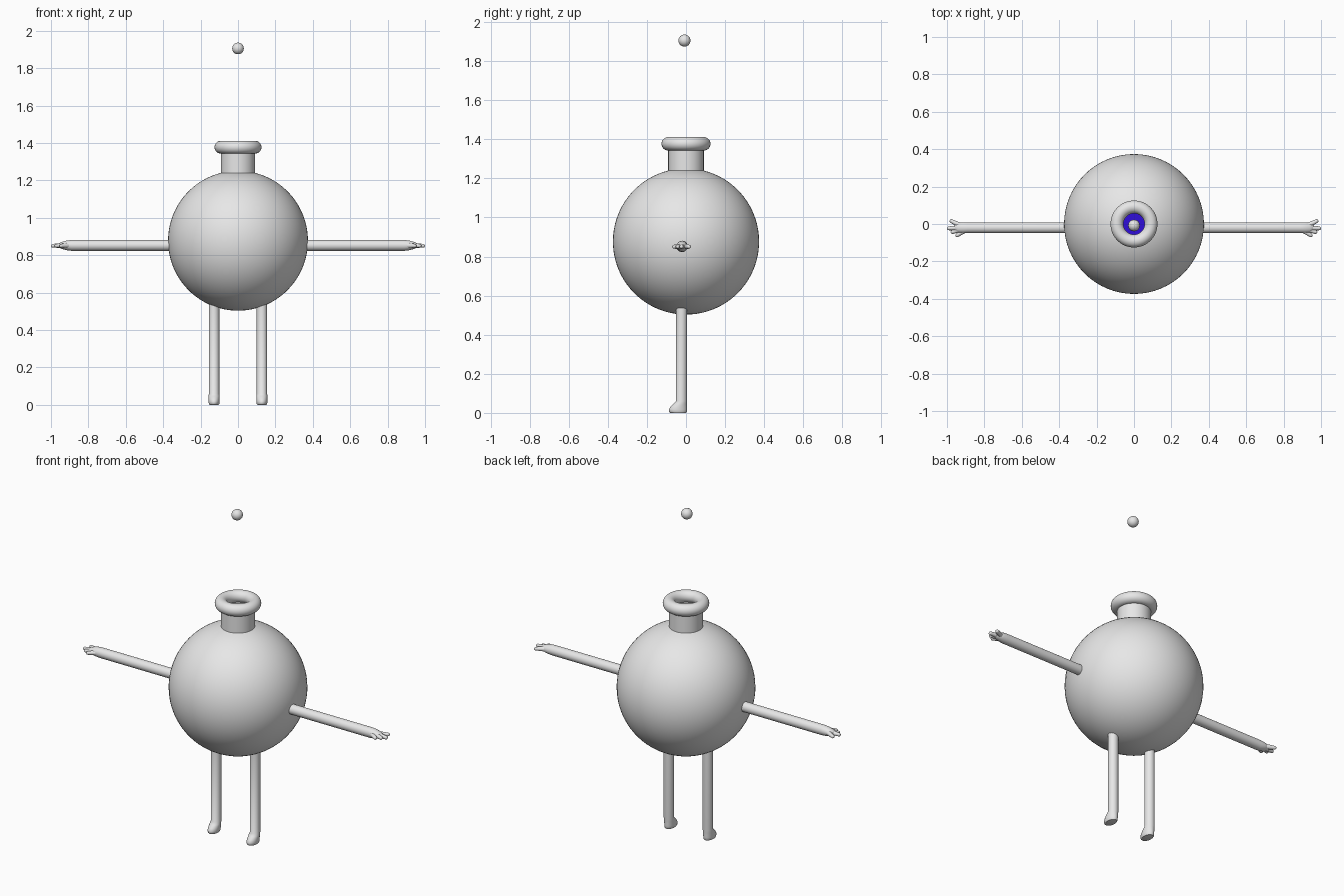
import bpy, bmesh
from math import sin, cos, pi, asin, sqrt
from mathutils import Vector

cube = bpy.data.objects.get("Cube")
if cube:
    bpy.data.objects.remove(cube, do_unlink=True)


def material(name, rgb):
    m = bpy.data.materials.new(name)
    m.use_nodes = True
    m.diffuse_color = (*rgb, 1)
    m.node_tree.nodes["Principled BSDF"].inputs["Base Color"].default_value = (*rgb, 1)
    return m


GREY = material("light grey", (0.8, 0.8, 0.8))
BLUE = material("liquid blue", (0.03, 0.004, 0.7))


def finish(bm, name, mat, angle=50):
    bmesh.ops.recalc_face_normals(bm, faces=bm.faces)
    mesh = bpy.data.meshes.new(name)
    bm.to_mesh(mesh)
    bm.free()
    mesh.materials.append(mat)
    ob = bpy.data.objects.new(name, mesh)
    bpy.context.scene.collection.objects.link(ob)
    bpy.ops.object.select_all(action='DESELECT')
    ob.select_set(True)
    bpy.context.view_layer.objects.active = ob
    bpy.ops.object.shade_smooth_by_angle(angle=angle * pi / 180)
    return ob


def loft(name, sections, u, v, mat=GREY, sides=24):
    """Skin elliptical rings given as (centre, radius along u, radius along v)."""
    bm = bmesh.new()
    u, v = Vector(u), Vector(v)
    rings = []
    for c, ru, rv in sections:
        rings.append([bm.verts.new(Vector(c) + u * ru * cos(2 * pi * i / sides)
                                   + v * rv * sin(2 * pi * i / sides)) for i in range(sides)])
    for a, b in zip(rings, rings[1:]):
        for i in range(sides):
            j = (i + 1) % sides
            bm.faces.new((a[i], a[j], b[j], b[i]))
    bm.faces.new(rings[0])
    bm.faces.new(rings[-1])
    return finish(bm, name, mat)


def lathe(name, profile, mat, closed=False, steps=64):
    """Spin (radius, height) points about the vertical axis."""
    bm = bmesh.new()
    vs = [bm.verts.new((r, 0, z)) for r, z in profile]
    edges = [bm.edges.new(p) for p in zip(vs, vs[1:])]
    if closed:
        edges.append(bm.edges.new((vs[-1], vs[0])))
    bmesh.ops.spin(bm, geom=vs + edges, cent=(0, 0, 0), axis=(0, 0, 1),
                   angle=2 * pi, steps=steps, use_merge=True)
    bmesh.ops.remove_doubles(bm, verts=bm.verts, dist=0.0001)
    return finish(bm, name, mat)


def arc(radius, start, end, n, centre=(0, 0)):
    return [(max(0, centre[0] + radius * cos(start + (end - start) * i / n)),
             centre[1] + radius * sin(start + (end - start) * i / n)) for i in range(n + 1)]


def finger(name, start, end, r0, r1):
    """Tapered finger with a rounded tip."""
    a, b = Vector(start), Vector(end)
    d = (b - a).normalized()
    side = d.cross(Vector((0, 0, 1)))
    secs = [(a, r0, r0)]
    for k in range(6):
        t = k / 5 * pi / 2 * 0.95
        secs.append((b - d * r1 * (1 - sin(t)), r1 * cos(t), r1 * cos(t)))
    loft(name, secs, side, (0, 0, 1), sides=14)


# Round hollow flask with its neck
MID, R, NECK, WALL = 0.877, 0.374, 0.091, 0.018
inner_r, inner_neck = R - WALL, NECK - WALL
outer = arc(R, -pi / 2, pi / 2 - asin(NECK / R), 40, (0, MID))
inner = arc(inner_r, pi / 2 - asin(inner_neck / inner_r), -pi / 2, 40, (0, MID))
lathe("flask_body", outer + [(NECK, 1.375), (inner_neck, 1.375)] + inner, GREY)

# Rolled rim at the mouth
lathe("flask_rim", arc(0.0345, 0, 2 * pi * 23 / 24, 23, (0.091, 1.377)), GREY, closed=True)

# Liquid filling the lower half
level = -0.05
fill_r = inner_r - 0.004
lathe("liquid", arc(fill_r, -pi / 2, asin(level / fill_r), 24, (0, MID)) + [(0, MID + level)], BLUE)

# Floating drop above the mouth
lathe("floating_ball", arc(0.031, -pi / 2, pi / 2, 16, (0, 1.905)), GREY, steps=32).location.y = -0.008

Y, ARM_Z = -0.02, 0.852
for side, s in (("left", 1), ("right", -1)):
    # Arm running into a flattened palm
    arm = [(0.34, 0.029, 0.029), (0.89, 0.029, 0.029), (0.915, 0.029, 0.026),
           (0.94, 0.026, 0.019), (0.957, 0.017, 0.012), (0.964, 0.006, 0.004)]
    loft(side + "_arm", [((s * x, Y, ARM_Z), ry, rz) for x, ry, rz in arm], (0, 1, 0), (0, 0, 1))

    # Fingers and thumb
    for part, x0, y0, x1, y1 in (("back_finger", 0.925, -0.010, 0.985, 0.020),
                                 ("middle_finger", 0.930, -0.020, 1.000, -0.024),
                                 ("front_finger", 0.925, -0.028, 0.980, -0.046),
                                 ("thumb", 0.900, -0.030, 0.953, -0.066)):
        finger(side + "_" + part, (s * x0, y0, ARM_Z), (s * x1, y1, ARM_Z - 0.002), 0.015, 0.010)

    # Leg flowing into a wedge foot: height, centre y, half depth, half width
    leg = [(0, -0.040, 0.040, 0.025), (0.005, -0.041, 0.045, 0.028), (0.018, -0.041, 0.046, 0.029),
           (0.032, -0.037, 0.042, 0.029), (0.047, -0.029, 0.034, 0.029),
           (0.060, -0.022, 0.028, 0.028), (0.57, -0.022, 0.028, 0.028)]
    loft(side + "_leg", [((s * 0.128, y, z), rx, ry) for z, y, ry, rx in leg], (1, 0, 0), (0, 1, 0))
